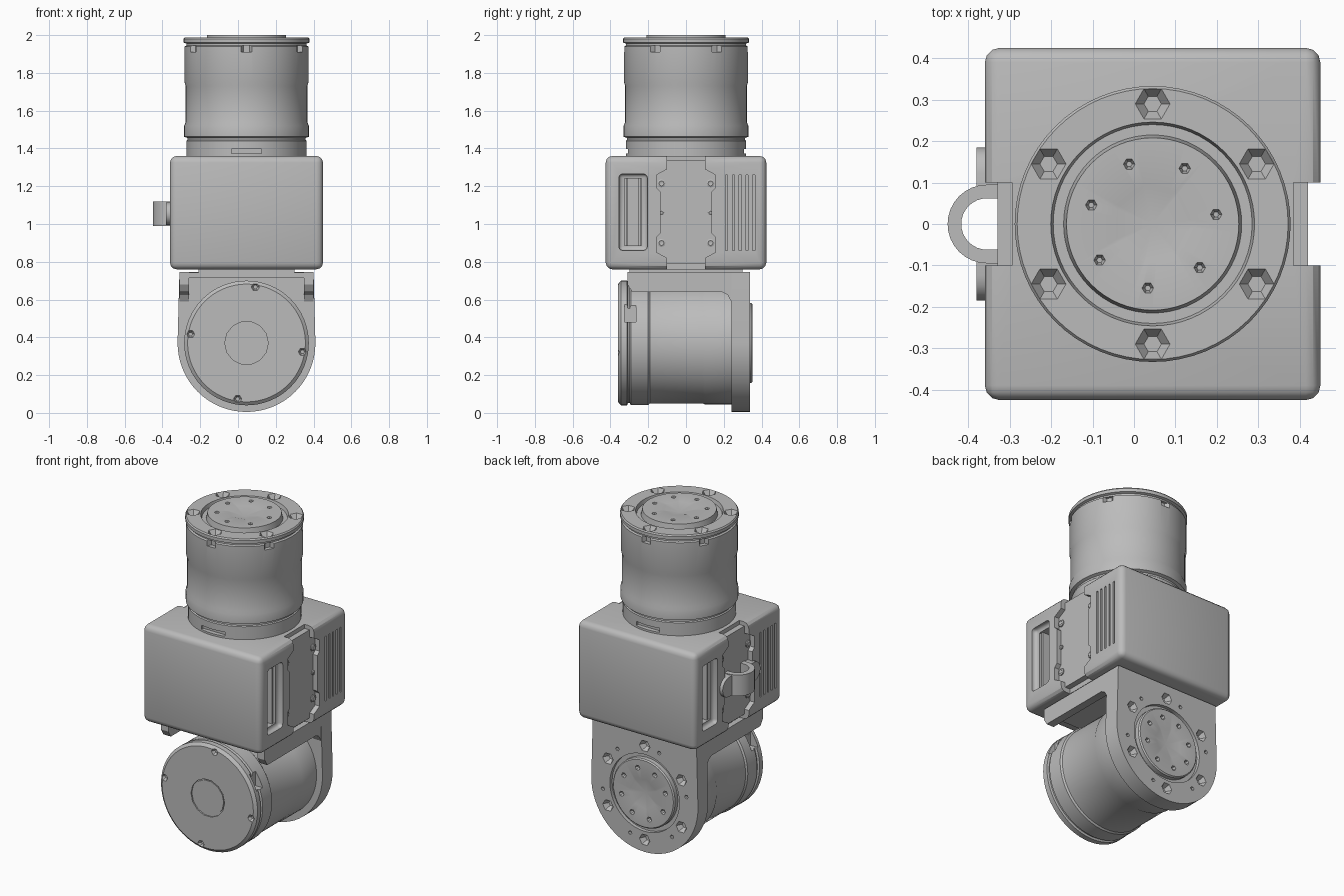
import bpy, bmesh
from math import sin, cos, pi, radians
from mathutils import Matrix, Vector

if "Cube" in bpy.data.objects:
    bpy.data.objects.remove(bpy.data.objects["Cube"])

grey = bpy.data.materials.new("plain grey")
grey.use_nodes = True
grey.diffuse_color = (0.5, 0.5, 0.5, 1)
grey.node_tree.nodes["Principled BSDF"].inputs["Base Color"].default_value = (0.5, 0.5, 0.5, 1)

CX, JZ = 0.045, 0.37                      # model axis and lower joint height
UP = Matrix.Translation((CX, 0, 0))
BACK = Matrix.Translation((CX, 0, JZ)) @ Matrix.Rotation(-pi / 2, 4, 'X')
FRONT = Matrix.Translation((CX, 0, JZ)) @ Matrix.Rotation(pi / 2, 4, 'X')


def add_lathe(bm, profile, n, mat):
    """Closed solid of revolution; profile starts and ends on the axis."""
    rings = []
    for r, h in profile:
        if r == 0:
            rings.append([bm.verts.new(mat @ Vector((0, 0, h)))])
        else:
            rings.append([bm.verts.new(mat @ Vector((r * cos(2 * pi * i / n), r * sin(2 * pi * i / n), h)))
                          for i in range(n)])
    for a, b in zip(rings, rings[1:]):
        for i in range(n):
            j = (i + 1) % n
            quad = [a[i % len(a)], a[j % len(a)], b[j % len(b)], b[i % len(b)]]
            bm.faces.new(list(dict.fromkeys(quad)))


def add_box(bm, lo, hi, bevel=0, segments=3):
    size = [h - l for l, h in zip(lo, hi)]
    mid = [(h + l) / 2 for l, h in zip(lo, hi)]
    verts = bmesh.ops.create_cube(bm, size=1, matrix=Matrix.Translation(mid) @ Matrix.Diagonal((*size, 1)))["verts"]
    if bevel:
        edges = list({e for v in verts for e in v.link_edges})
        bmesh.ops.bevel(bm, geom=edges, offset=bevel, segments=segments, profile=0.5, affect='EDGES')


def add_prism(bm, outline, axis, lo, hi):
    """Extrude a 2D outline along x, y or z."""
    def place(p, d):
        c = list(p)
        c.insert("xyz".index(axis), d)
        return bm.verts.new(c)
    a, b = [[place(p, d) for p in outline] for d in (lo, hi)]
    bm.faces.new(a)
    bm.faces.new(b[::-1])
    for i in range(len(a)):
        j = (i + 1) % len(a)
        bm.faces.new((a[i], b[i], b[j], a[j]))


def finish(name, bm):
    bmesh.ops.recalc_face_normals(bm, faces=bm.faces)
    me = bpy.data.meshes.new(name)
    bm.to_mesh(me)
    bm.free()
    ob = bpy.data.objects.new(name, me)
    bpy.context.collection.objects.link(ob)
    me.materials.append(grey)
    shade(ob)
    return ob


def shade(ob):
    ob.data.polygons.foreach_set("use_smooth", [True] * len(ob.data.polygons))
    ob.data.set_sharp_from_angle(angle=radians(30))


def make(name, adder, *args):
    bm = bmesh.new()
    adder(bm, *args)
    return finish(name, bm)


def cut(ob, bm):
    """Subtract the solids in bm and keep the plain mesh."""
    tool = finish("cutter", bm)
    tool.hide_render = True
    mod = ob.modifiers.new("cut", 'BOOLEAN')
    mod.object, mod.operation, mod.solver = tool, 'DIFFERENCE', 'EXACT'
    deps = bpy.context.evaluated_depsgraph_get()
    me = bpy.data.meshes.new_from_object(ob.evaluated_get(deps))
    ob.modifiers.clear()
    ob.data = me
    bpy.data.objects.remove(tool)
    shade(ob)


def add_holes(bm, mat, count, ring, size, top, depth, start=90, sides=6):
    """Ring of tapered holes sunk from height top."""
    for k in range(count):
        a = radians(start + 360 * k / count)
        m = mat @ Matrix.Translation((ring * cos(a), ring * sin(a), 0))
        add_lathe(bm, [(0, top - depth), (size * 0.5, top - depth), (size, top), (size, top + 0.02), (0, top + 0.02)],
                  sides, m)


def dish(bm, mat, top, size, depth, sides=7):
    add_lathe(bm, [(0, top - depth), (size, top), (size, top + 0.05), (0, top + 0.05)], sides, mat)


# Upper actuator
upper = make("upper_actuator", add_lathe,
             [(0, 1.3), (.318, 1.3), (.318, 1.44), (.312, 1.445), (.312, 1.455), (.33, 1.462), (.33, 1.52),
              (.322, 1.54), (.322, 1.73), (.328, 1.75), (.328, 1.94), (.318, 1.945), (.318, 1.955),
              (.333, 1.96), (.333, 1.98), (.327, 1.988), (.246, 1.988), (.24, 1.965), (.215, 1.965),
              (.208, 2.0), (0, 2.0)], 64, UP)
tools = bmesh.new()
add_holes(tools, UP, 6, .29, .042, 1.988, .03)
add_holes(tools, UP, 7, .155, .014, 2.0, .02, 60)
dish(tools, UP, 2.0, .095, .025)
add_box(tools, (CX - .08, -.4, 1.372), (CX + .08, -.29, 1.398))
add_box(tools, (CX - .08, .29, 1.372), (CX + .08, .4, 1.398))
for k in range(6):
    # bolt pockets below the top flange
    a = radians(60 * k + 30)
    spot = UP @ Matrix.Translation((.328 * cos(a), .328 * sin(a), 1.93))
    add_lathe(tools, [(0, -.02), (.03, -.02), (.03, .015), (0, .015)], 6, spot)
cut(upper, tools)

# Housing shells with side notches, window recesses and vent slots
Z0, Z1 = 0.76, 1.36
shell = make("housing_shell", add_box, (CX - .405, -.425, Z0), (CX + .405, .425, Z1), .035)
half = [(.1, Z0 - .1), (.1, .82), (.155, .85), (.155, .93), (.135, .95),
        (.135, 1.17), (.155, 1.19), (.155, 1.26), (.1, 1.29), (.1, Z1 + .1)]
outline = half + [(-y, z) for y, z in reversed(half)]
for s in (1, -1):
    def side_box(bm, inner, y0, y1, z0, z1, bevel=0):
        xs = sorted((CX + s * inner, CX + s * .45))
        ys = sorted((s * y0, s * y1))
        add_box(bm, (xs[0], ys[0], z0), (xs[1], ys[1], z1), bevel)
    tools = bmesh.new()
    add_prism(tools, outline, 'x', *sorted((CX + s * .34, CX + s * .5)))
    side_box(tools, .375, -.355, -.205, .86, 1.265, .02)
    for i in range(5):
        y = .215 + .036 * i
        side_box(tools, .36, y - .006, y + .006, .86, 1.26)
    cut(shell, tools)
    tools = bmesh.new()
    side_box(tools, .28, -.325, -.235, .885, 1.24)
    cut(shell, tools)
    bars = bmesh.new()
    for y in (-.312, -.248):
        xs = sorted((CX + s * .27, CX + s * .365))
        add_box(bars, (xs[0], s * y - .006, .88), (xs[1], s * y + .006, 1.245))
    finish("window_bars", bars)

# Central frame seen between the shells
core = make("central_frame", add_prism,
            [(y, min(max(z, .79), 1.335)) for y, z in outline], 'x', CX - .375, CX + .375)
side_screws = bmesh.new()
for s in (1, -1):
    turn = Matrix.Translation((CX, 0, 0)) @ Matrix.Rotation(s * pi / 2, 4, 'Y')
    for y in (-.13, .13):
        for z, size in ((.9, .022), (1.06, .014), (1.215, .022)):
            add_lathe(side_screws, [(0, .36), (size, .36), (size, .382), (size * .6, .386), (0, .38)], 8,
                      Matrix.Translation((0, y, z)) @ turn)
finish("side_screws", side_screws)

# Cable hook on the right side
arc = [radians(90 + 180 * i / 16) for i in range(17)]
hx = CX - .4
hook = [(CX - .37, .095)] + [(hx + .095 * cos(a), .095 * sin(a)) for a in arc] + [(CX - .37, -.095)]
hook += [(CX - .37, -.062)] + [(hx + .062 * cos(a), .062 * sin(a)) for a in reversed(arc)] + [(CX - .37, .062)]
make("cable_hook", add_prism, hook, 'z', .99, 1.12)
ears = bmesh.new()
for s in (1, -1):
    pill = [(s * (.125 + .06 * sin(pi * i / 8)), 1.055 + .06 * cos(pi * i / 8)) for i in range(9)]
    add_prism(ears, [(s * .08, 1.115)] + pill + [(s * .08, .995)], 'x', CX - .425, CX - .37)
finish("hook_ears", ears)

# Neck and lower bracket
make("neck", add_box, (CX - .255, -.3, .735), (CX + .255, .3, .8))
bottom = [radians(180 + 180 * i / 32) for i in range(33)]
plate = [(CX - .355, .745)] + [(CX + .365 * cos(a), JZ + .365 * sin(a)) for a in bottom] + [(CX + .355, .745)]
bracket = make("bracket_plate", add_prism, plate, 'y', .24, .34)
tools = bmesh.new()
add_lathe(tools, [(0, .318), (.238, .318), (.238, .4), (0, .4)], 48, BACK)
add_holes(tools, BACK, 6, .29, .036, .34, .035)
add_holes(tools, BACK, 6, .29, .012, .34, .02, 70)
cut(bracket, tools)

disc = make("output_disc", add_lathe, [(0, .2), (.212, .2), (.212, .345), (.205, .352), (0, .352)], 48, BACK)
tools = bmesh.new()
add_holes(tools, BACK, 8, .155, .016, .352, .02, 60)
dish(tools, BACK, .352, .095, .025)
cut(disc, tools)

arm = bmesh.new()
flange = [(-.31, .745), (-.31, .68), (-.285, .64), (.19, .64), (.22, .625), (.245, .58), (.26, .745)]
for x in (CX - .355, CX + .305):
    add_prism(arm, flange, 'x', x, x + .05)
add_box(arm, (CX - .31, -.305, .715), (CX + .31, .25, .744))
finish("bracket_arm", arm)

# Lower actuator, facing forward
lower = make("lower_actuator", add_lathe,
             [(0, .36), (.312, .36), (.33, .345), (.33, .312), (.318, .308), (.318, .298), (.328, .292),
              (.328, .2), (.32, .19), (.32, -.09), (.325, -.1), (.325, -.25), (0, -.25)], 64, FRONT)
tools = bmesh.new()
add_holes(tools, FRONT, 4, .3, .022, .36, .02, 81)
add_lathe(tools, [(0, .352), (.115, .352), (.115, .4), (0, .4)], 14, FRONT)
for s in (1, -1):
    add_box(tools, (CX + s * .31 - .05, -.325, .48), (CX + s * .31 + .05, -.265, .6))
cut(lower, tools)
hub = make("front_hub", add_lathe, [(0, .34), (.108, .34), (.108, .358), (0, .358)], 14, FRONT)
